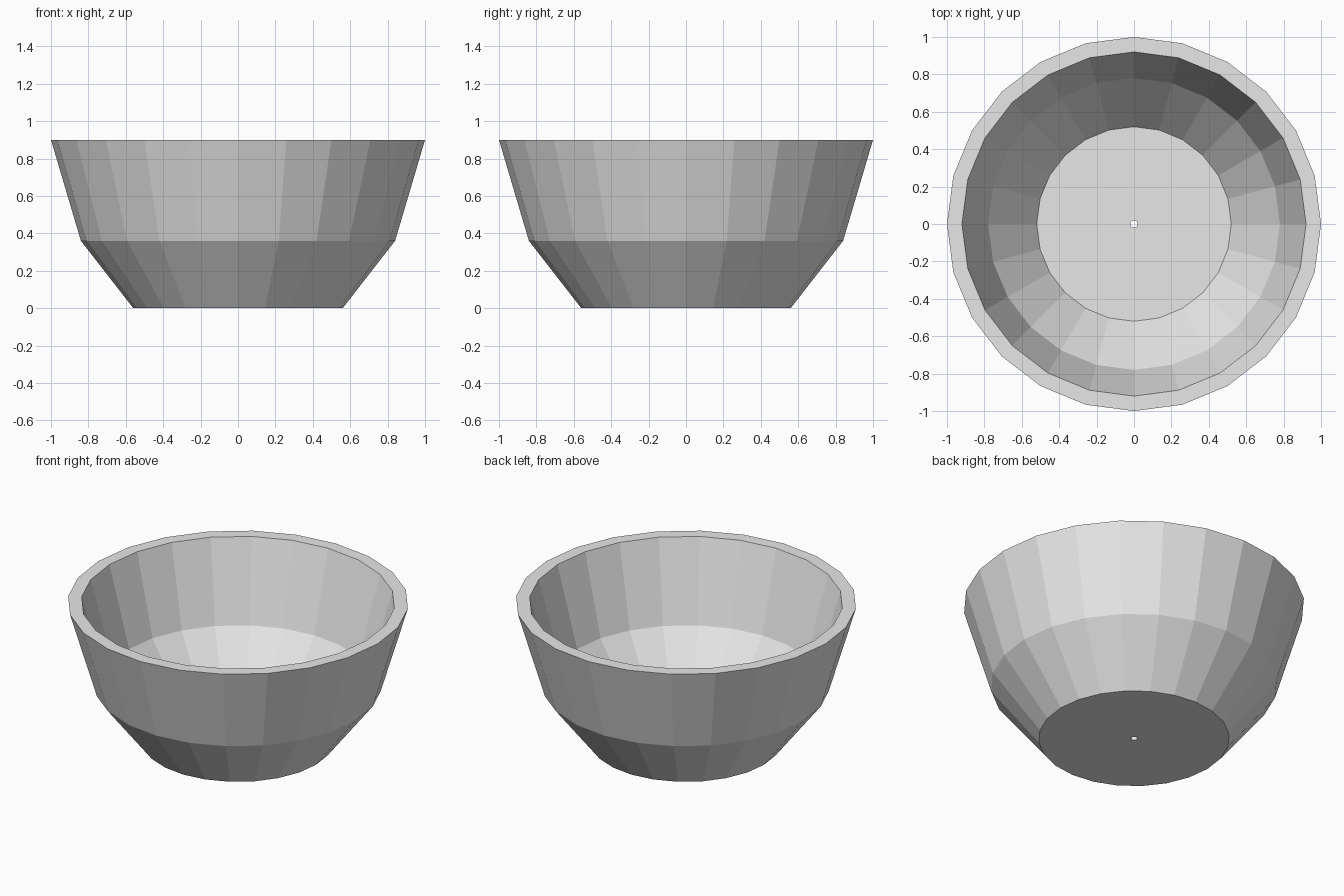
import bpy
import math

if "Cube" in bpy.data.objects:
    bpy.data.objects.remove(bpy.data.objects["Cube"])

SIDES = 24

# Closed wall section (radius, height): outside, rim, inside, drain hole
PROFILE = [(0.02, 0.0), (0.56, 0.0), (0.84, 0.36), (1.0, 0.9),
           (0.92, 0.9), (0.78, 0.39), (0.52, 0.06), (0.02, 0.06)]


def lathe(name, profile, sides, material):
    """Revolve a closed section around z."""
    n = len(profile)
    verts = []
    for s in range(sides):
        a = 2 * math.pi * s / sides
        verts += [(r * math.cos(a), r * math.sin(a), z) for r, z in profile]
    faces = []
    for s in range(sides):
        t = (s + 1) % sides
        for i in range(n):
            j = (i + 1) % n
            faces.append((s * n + i, t * n + i, t * n + j, s * n + j))
    mesh = bpy.data.meshes.new(name)
    mesh.from_pydata(verts, [], faces)
    mesh.materials.append(material)
    obj = bpy.data.objects.new(name, mesh)
    bpy.context.collection.objects.link(obj)
    return obj


grey = bpy.data.materials.new("plain_grey")
grey.diffuse_color = (0.8, 0.8, 0.8, 1.0)
grey.use_nodes = True
grey.node_tree.nodes["Principled BSDF"].inputs["Base Color"].default_value = grey.diffuse_color

# Faceted bowl with a thick rim and a small hole in the floor
lathe("bowl", PROFILE, SIDES, grey)
